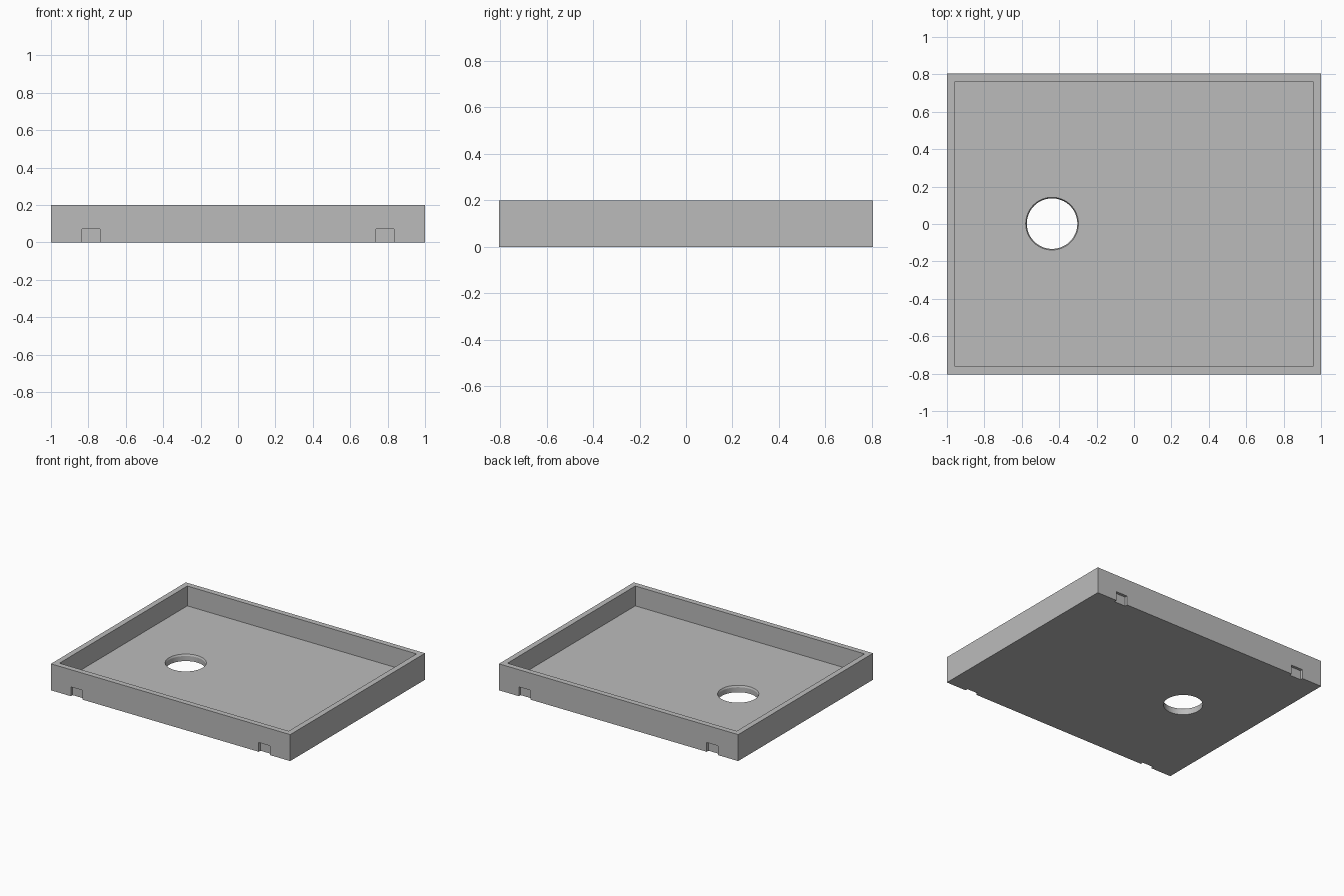
import bpy
import bmesh

old = bpy.data.objects.get("Cube")
if old:
    bpy.data.objects.remove(old, do_unlink=True)

HALF_X, HALF_Y, HEIGHT = 1.0, 0.805, 0.2
WALL, FLOOR = 0.042, 0.05

grey = bpy.data.materials.new("plain grey")
grey.use_nodes = True
grey.diffuse_color = (0.5, 0.5, 0.5, 1)
grey.node_tree.nodes["Principled BSDF"].inputs["Base Color"].default_value = (0.5, 0.5, 0.5, 1)


def make_object(name, bm):
    mesh = bpy.data.meshes.new(name)
    bmesh.ops.recalc_face_normals(bm, faces=bm.faces)
    bm.to_mesh(mesh)
    bm.free()
    mesh.materials.append(grey)
    obj = bpy.data.objects.new(name, mesh)
    bpy.context.collection.objects.link(obj)
    return obj


def box(name, low, high):
    bm = bmesh.new()
    bmesh.ops.create_cube(bm, size=1)
    for v in bm.verts:
        v.co = [a + (b - a) * (c + 0.5) for a, b, c in zip(low, high, v.co)]
    return make_object(name, bm)


def lathe_plug(name, x, y, profile, sides=64):
    """Closed round solid from (radius, z) rings, bottom to top."""
    bm = bmesh.new()
    rings = []
    for radius, z in profile:
        ring = bmesh.ops.create_circle(bm, segments=sides, radius=radius)["verts"]
        bmesh.ops.translate(bm, verts=ring, vec=(x, y, z))
        rings.append(ring)
    for a, b in zip(rings, rings[1:]):
        for i in range(sides):
            j = (i + 1) % sides
            bm.faces.new((a[i], a[j], b[j], b[i]))
    bm.faces.new(rings[0])
    bm.faces.new(rings[-1])
    return make_object(name, bm)


def cut(target, cutter):
    mod = target.modifiers.new("cut", "BOOLEAN")
    mod.operation = "DIFFERENCE"
    mod.solver = "EXACT"
    mod.object = cutter
    bpy.context.view_layer.objects.active = target
    bpy.ops.object.modifier_apply(modifier=mod.name)
    bpy.data.objects.remove(cutter, do_unlink=True)


# Outer block hollowed into an open tray
tray = box("tray", (-HALF_X, -HALF_Y, 0), (HALF_X, HALF_Y, HEIGHT))
cut(tray, box("cavity_cutter", (WALL - HALF_X, WALL - HALF_Y, FLOOR),
              (HALF_X - WALL, HALF_Y - WALL, HEIGHT + 0.1)))

# Round hole through the floor with a slightly eased upper rim
cut(tray, lathe_plug("hole_cutter", -0.438, 0.002,
                     [(0.135, -0.1), (0.135, FLOOR - 0.012),
                      (0.141, FLOOR), (0.141, FLOOR + 0.05)]))

# Shallow notches along the lower front and back edges
for sx in (-1, 1):
    for sy in (-1, 1):
        xs = sorted((sx * 0.737, sx * 0.833))
        ys = sorted((sy * (HALF_Y - 0.021), sy * (HALF_Y + 0.1)))
        cut(tray, box("notch_cutter", (xs[0], ys[0], -0.1), (xs[1], ys[1], 0.07)))

# Smooth the hole wall, keep all other edges sharp
bpy.ops.object.select_all(action="DESELECT")
tray.select_set(True)
bpy.context.view_layer.objects.active = tray
bpy.ops.object.shade_smooth_by_angle(angle=0.35)
